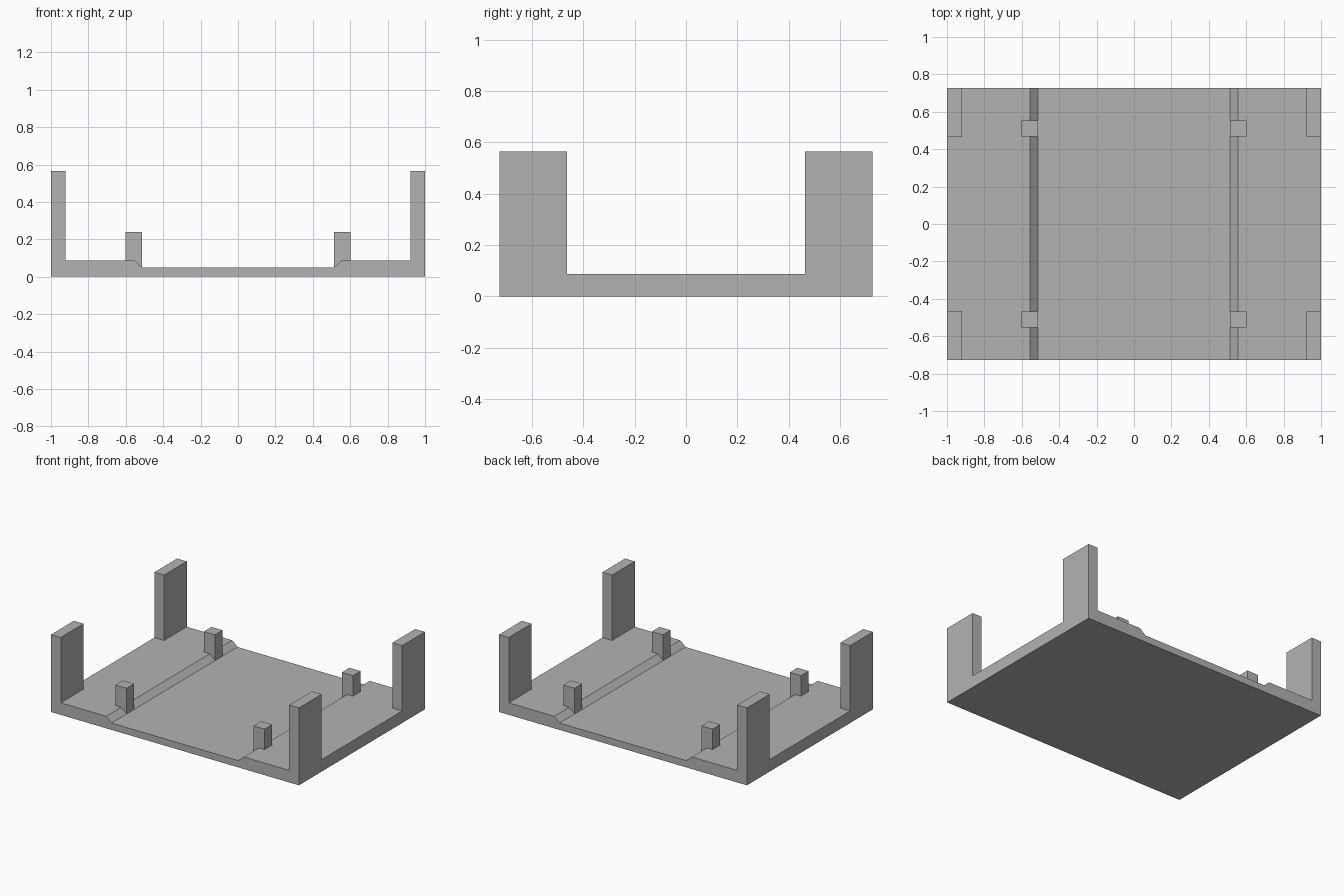
import bpy
import bmesh
from mathutils import Matrix, Vector

cube = bpy.data.objects.get("Cube")
if cube:
    bpy.data.objects.remove(cube, do_unlink=True)

HALF_X, HALF_Y = 1.0, 0.726
FLOOR_Z, SHELF_Z = 0.05, 0.088

grey = bpy.data.materials.new("plain grey")
grey.use_nodes = True
colour = (0.45, 0.45, 0.45, 1)
grey.diffuse_color = colour
grey.node_tree.nodes["Principled BSDF"].inputs["Base Color"].default_value = colour


def finish(name, bm):
    bmesh.ops.recalc_face_normals(bm, faces=bm.faces)
    mesh = bpy.data.meshes.new(name)
    bm.to_mesh(mesh)
    bm.free()
    mesh.materials.append(grey)
    obj = bpy.data.objects.new(name, mesh)
    bpy.context.collection.objects.link(obj)
    return obj


def box(name, low, high):
    low, high = Vector(low), Vector(high)
    bm = bmesh.new()
    bmesh.ops.create_cube(bm, size=1, matrix=Matrix.Translation((low + high) / 2)
                          @ Matrix.Diagonal(high - low).to_4x4())
    return finish(name, bm)


# Tray: cross-section with a sunken middle and sloped steps, extruded front to back
half = [(HALF_X, 0), (HALF_X, SHELF_Z), (0.555, SHELF_Z), (0.512, FLOOR_Z)]
profile = half + [(-x, z) for x, z in reversed(half)]
bm = bmesh.new()
face = bm.faces.new([bm.verts.new((x, -HALF_Y, z)) for x, z in profile])
extruded = bmesh.ops.extrude_face_region(bm, geom=[face])["geom"]
bmesh.ops.translate(bm, vec=(0, 2 * HALF_Y, 0),
                    verts=[v for v in extruded if isinstance(v, bmesh.types.BMVert)])
tray = finish("tray", bm)

# Corner posts and the small pegs along the steps, one of each per quarter
for sx, side in ((1, "left"), (-1, "right")):
    for sy, end in ((-1, "front"), (1, "back")):
        def quarter(name, x0, x1, y0, y1, z0, z1):
            xs, ys = sorted((sx * x0, sx * x1)), sorted((sy * y0, sy * y1))
            return box(f"{end}_{side}_{name}", (xs[0], ys[0], z0), (xs[1], ys[1], z1))

        quarter("corner_post", 0.922, HALF_X, 0.464, HALF_Y, SHELF_Z, 0.565)
        quarter("peg", 0.512, 0.602, 0.467, 0.554, FLOOR_Z, 0.238)
